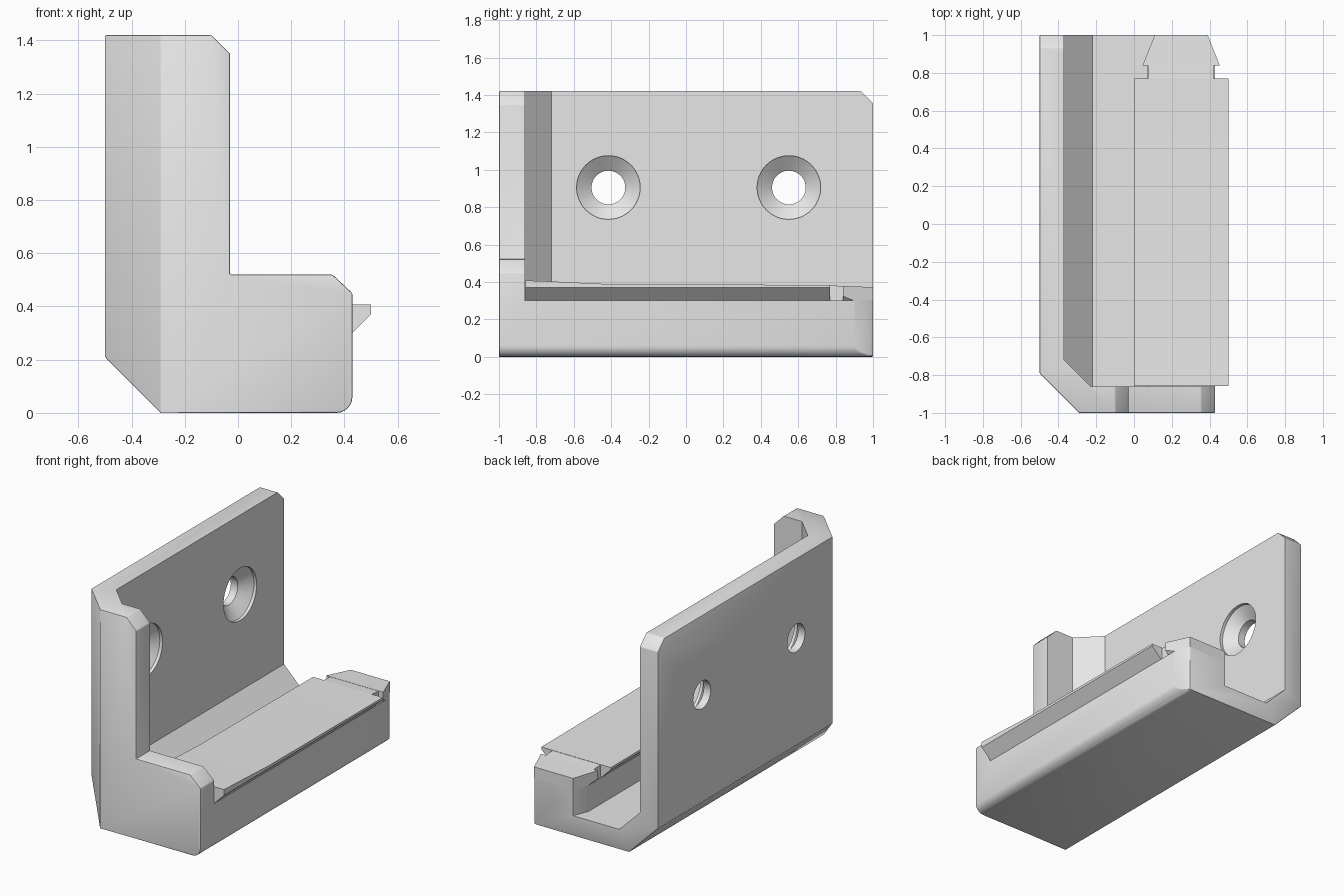
import bpy, bmesh
from math import cos, sin, pi, radians
from mathutils import Vector

cube = bpy.data.objects.get("Cube")
if cube:
    bpy.data.objects.remove(cube)

grey = bpy.data.materials.new("light_grey")
grey.use_nodes = True
grey.diffuse_color = (0.8, 0.8, 0.8, 1)
grey.node_tree.nodes["Principled BSDF"].inputs["Base Color"].default_value = (0.8, 0.8, 0.8, 1)


def tube(name, rings, cuts=()):
    """Closed solid through matching rings; each cut is (point, outward normal)."""
    bm = bmesh.new()
    loops = [[bm.verts.new(p) for p in ring] for ring in rings]
    n = len(loops[0])
    for a, b in zip(loops, loops[1:]):
        for i in range(n):
            j = (i + 1) % n
            bm.faces.new((a[i], a[j], b[j], b[i]))
    bm.faces.new(loops[0])
    bm.faces.new(loops[-1])
    for point, normal in cuts:
        bmesh.ops.bisect_plane(bm, geom=bm.verts[:] + bm.edges[:] + bm.faces[:],
                               plane_co=point, plane_no=normal, clear_outer=True)
        bmesh.ops.holes_fill(bm, edges=[e for e in bm.edges if e.is_boundary], sides=0)
    bmesh.ops.recalc_face_normals(bm, faces=bm.faces[:])
    mesh = bpy.data.meshes.new(name)
    bm.to_mesh(mesh)
    bm.free()
    mesh.materials.append(grey)
    obj = bpy.data.objects.new(name, mesh)
    bpy.context.collection.objects.link(obj)
    return obj


def section(profile, y):
    return [(x, y, z) for x, z in profile]


def select(obj):
    bpy.ops.object.select_all(action='DESELECT')
    obj.select_set(True)
    bpy.context.view_layer.objects.active = obj


def subtract(obj, cutter):
    cutter.hide_render = True
    mod = obj.modifiers.new("cut", 'BOOLEAN')
    mod.operation = 'DIFFERENCE'
    mod.solver = 'EXACT'
    mod.object = cutter
    select(obj)
    bpy.ops.object.modifier_apply(modifier=mod.name)
    bpy.data.objects.remove(cutter)


# Tapered rear end, shared by the body and the rail head
taper_right = ((0.43, 0.9, 0), (1, 0.4, 0))
taper_left = ((0.07, 0.9, 0), (-1, 0.4, 0))

# Outer body: L-shaped end profile run along the length, corners sliced off
r = 0.06
round_edge = [(0.43 - r + r * sin(a), r - r * cos(a))
              for a in [i * pi / 12 for i in range(7)]]
outline = [(-0.5, 0.21), (-0.29, 0)] + round_edge + [
    (0.43, 0.45), (0.355, 0.52), (-0.03, 0.52), (-0.03, 1.35), (-0.1, 1.42), (-0.5, 1.42)]
body = tube("bracket_body", [section(outline, -1), section(outline, 1)],
            [((-0.5, -0.79, 0), (-1, -1, 0)),
             ((0, 1, 1.355), (0, 1, 1)),
             taper_right])
bevel = body.modifiers.new("soft_edges", 'BEVEL')
bevel.width = 0.014
bevel.segments = 2
bevel.limit_method = 'ANGLE'
bevel.angle_limit = radians(25)
select(body)
bpy.ops.object.modifier_apply(modifier=bevel.name)

# Open channel between the wall, the end plate and the rail base
def channel(y, side):
    return section([(-0.37, 2), (-0.37, 0.28), (-0.22, 0.13), (side, 0.13),
                    (side, 0.3), (1, 0.3), (1, 2)], y)

subtract(body, tube("channel_cutter",
                    [channel(-0.86, 0.07), channel(0.9, 0.07), channel(1.1, 0.15)],
                    [((-0.37, -0.72, 0), (-1, -1, 0))]))

# Countersunk screw holes through the wall
def circle(x, radius, y):
    return [(x, y + radius * cos(a), 0.905 + radius * sin(a))
            for a in [i * pi / 24 for i in range(48)]]

for y in (-0.415, 0.55):
    steps = [(-0.6, 0.09), (-0.45, 0.09), (-0.39, 0.17), (-0.3, 0.17)]
    subtract(body, tube("hole_cutter", [circle(x, rad, y) for x, rad in steps]))

# Dovetail rail with a gently sloping top
def dovetail(y, top):
    return section([(0.07, 0.3), (0.43, 0.3), (0.5, 0.37), (0.5, top),
                    (0, top), (0, 0.37)], y)

rail = tube("dovetail_rail", [dovetail(y, top) for y, top in (
    (-0.857, 0.408), (-0.72, 0.403), (-0.4, 0.388), (0.77, 0.384))])

# Narrow neck and tapered head at the rear of the rail
def block(y, top):
    return section([(0.075, 0.29), (0.42, 0.29), (0.42, top), (0.075, top)], y)

neck = tube("rail_neck", [block(0.76, 0.383), block(0.85, 0.377)])
head = tube("rail_head", [dovetail(0.84, 0.379), dovetail(1, 0.372)],
            [taper_right, taper_left])

for obj in (body, rail, neck, head):
    select(obj)
    bpy.ops.object.shade_smooth_by_angle(angle=radians(28))
